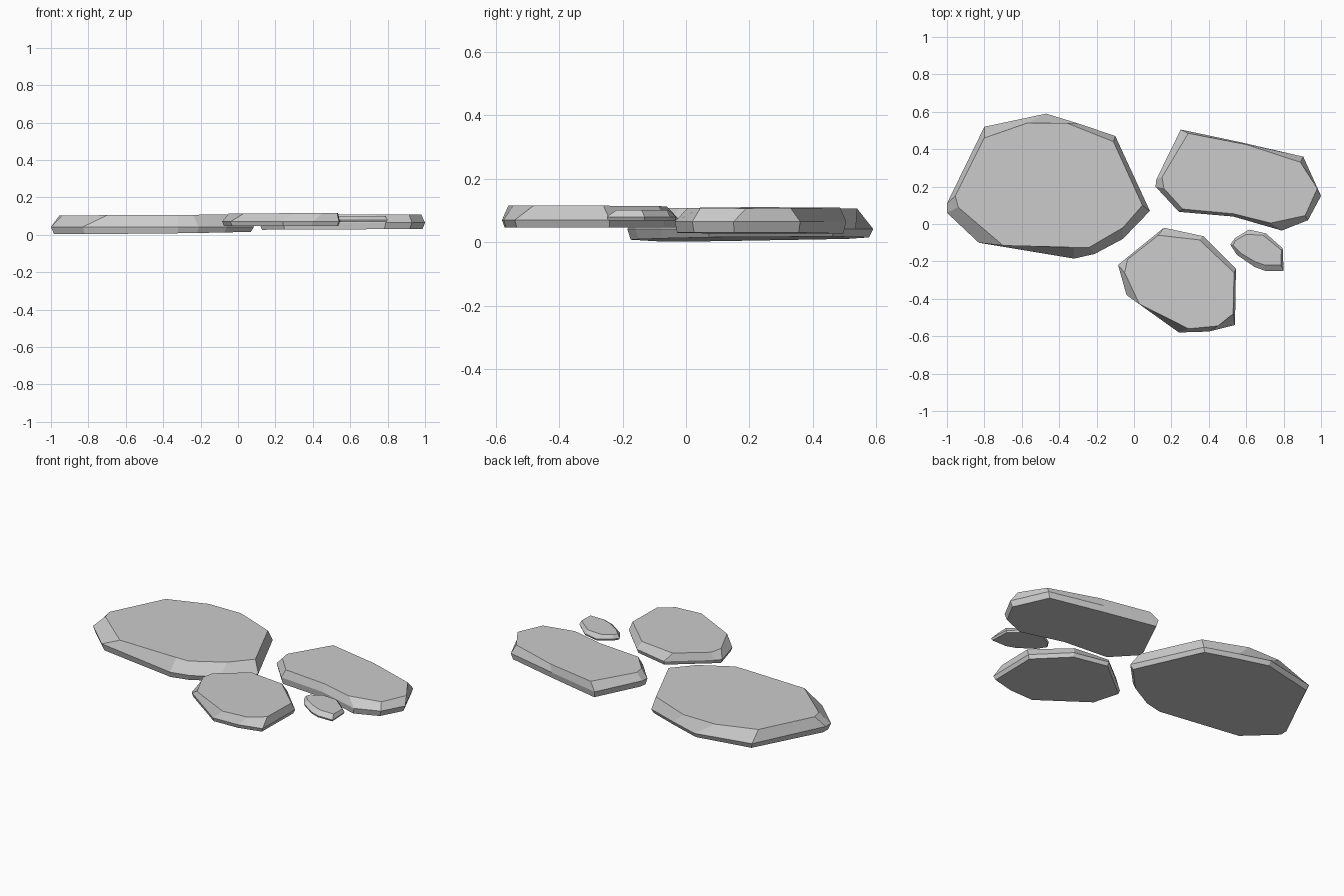
import bpy
import bmesh
from mathutils import Vector

if "Cube" in bpy.data.objects:
    bpy.data.objects.remove(bpy.data.objects["Cube"])


def stone(name, rim, top, rim_z, top_plane, base_plane, base_scale=0.97):
    """Faceted slab: flat base, widest rim, slightly smaller flat top.
    Planes are (height at origin, slope along x, slope along y)."""
    def height(plane, x, y):
        return plane[0] + plane[1] * x + plane[2] * y

    n = len(rim)
    cx = sum(p[0] for p in rim) / n
    cy = sum(p[1] for p in rim) / n
    base = [(cx + (x - cx) * base_scale, cy + (y - cy) * base_scale) for x, y in rim]

    bm = bmesh.new()
    rings = [
        [bm.verts.new(Vector((x, y, height(base_plane, x, y)))) for x, y in base],
        [bm.verts.new(Vector((x, y, rim_z))) for x, y in rim],
        [bm.verts.new(Vector((x, y, height(top_plane, x, y)))) for x, y in top],
    ]
    for low, high in zip(rings, rings[1:]):
        for i in range(n):
            j = (i + 1) % n
            bm.faces.new((low[i], low[j], high[j], high[i]))
    bm.faces.new(rings[0][::-1])
    bm.faces.new(rings[-1])
    bmesh.ops.recalc_face_normals(bm, faces=bm.faces[:])
    mesh = bpy.data.meshes.new(name)
    bm.to_mesh(mesh)
    bm.free()
    obj = bpy.data.objects.new(name, mesh)
    bpy.context.collection.objects.link(obj)
    return obj


# Large stone on the left
stone("large_stone",
      [(-1.0, .06), (-.83, -.10), (-.32, -.185), (-.21, -.16), (-.06, -.08),
       (.085, .07), (-.10, .47), (-.29, .535), (-.47, .59), (-.80, .52), (-1.0, .11)],
      [(-.94, .09), (-.70, -.115), (-.32, -.125), (-.24, -.125), (-.06, -.02),
       (.045, .10), (-.11, .44), (-.36, .54), (-.57, .54), (-.80, .46), (-.955, .15)],
      .042, (.108, .005, 0), (.014, .012, .012))

# Long stone at the back right
stone("long_stone",
      [(.115, .20), (.24, .065), (.53, .04), (.79, -.035), (.93, .02),
       (1.0, .15), (.905, .36), (.58, .435), (.25, .505), (.12, .24)],
      [(.16, .19), (.26, .08), (.53, .055), (.73, .005), (.915, .045),
       (.98, .19), (.89, .33), (.60, .425), (.29, .485), (.15, .25)],
      .065, (.111, -.004, 0), (.026, .005, 0))

# Medium stone at the front
stone("medium_stone",
      [(-.085, -.22), (-.04, -.38), (.24, -.58), (.40, -.575), (.54, -.54),
       (.545, -.24), (.37, -.065), (.16, -.02), (-.05, -.19)],
      [(-.05, -.26), (.03, -.43), (.29, -.56), (.45, -.545), (.53, -.48),
       (.535, -.26), (.35, -.085), (.13, -.06), (-.035, -.19)],
      .07, (.112, .004, -.004), (.047, 0, 0))

# Small stone on the right
stone("small_stone",
      [(.515, -.11), (.55, -.165), (.645, -.23), (.70, -.25), (.80, -.25),
       (.795, -.13), (.705, -.05), (.615, -.03), (.54, -.075)],
      [(.53, -.115), (.57, -.155), (.645, -.20), (.70, -.22), (.785, -.22),
       (.788, -.14), (.69, -.06), (.60, -.055), (.54, -.09)],
      .08, (.101, 0, 0), (.069, 0, 0), .96)
